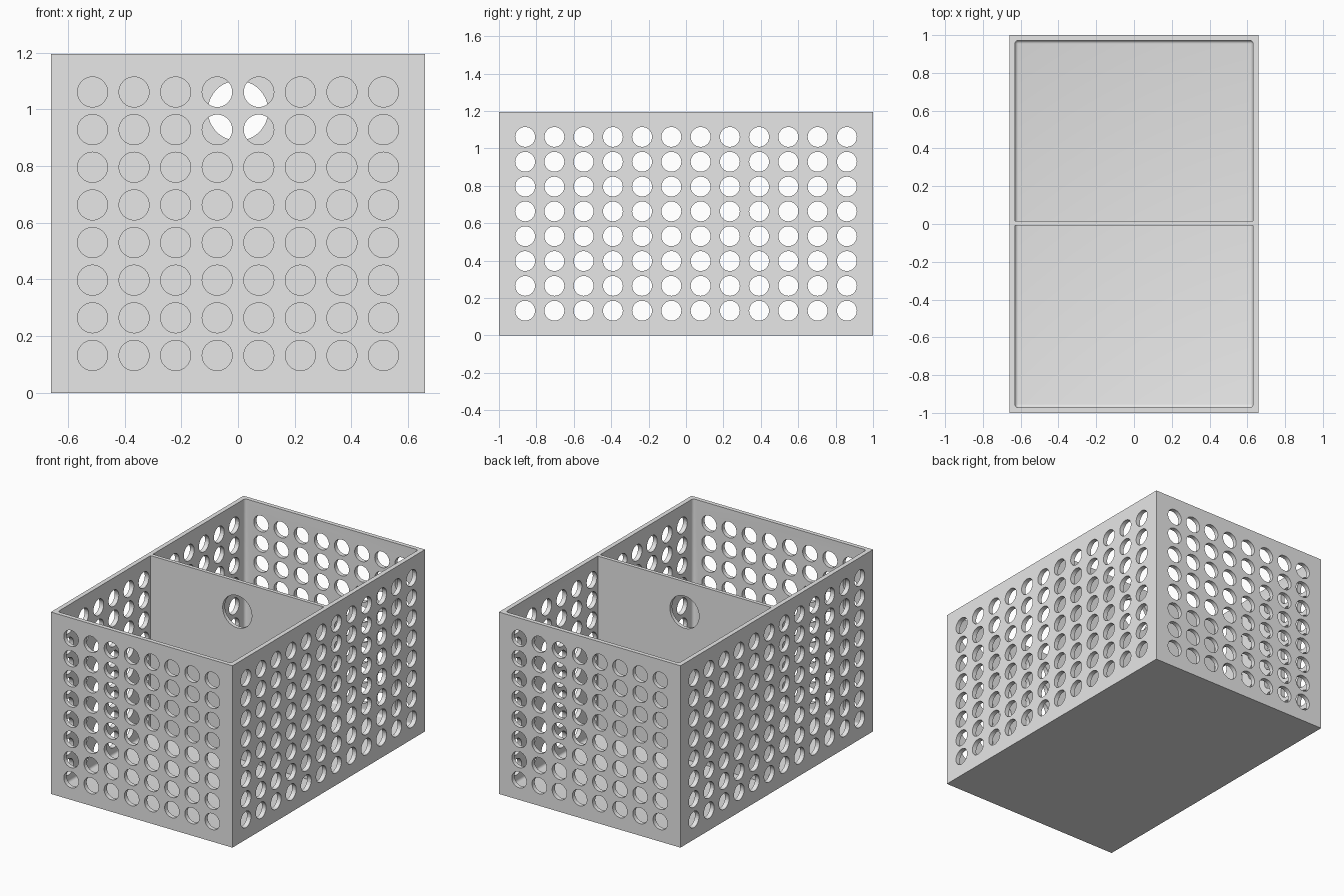
import bpy, bmesh, math
from mathutils import Matrix, Vector

cube = bpy.data.objects.get("Cube")
if cube:
    bpy.data.objects.remove(cube, do_unlink=True)

WIDTH, LENGTH, HEIGHT, WALL = 1.32, 2.0, 1.195, 0.03
ROWS, HOLE_R = 8, 0.053

grey = bpy.data.materials.new("light grey plastic")
grey.use_nodes = True
grey.diffuse_color = (0.8, 0.8, 0.8, 1)
grey.node_tree.nodes["Principled BSDF"].inputs["Base Color"].default_value = (0.8, 0.8, 0.8, 1)


def make_object(name, bm):
    mesh = bpy.data.meshes.new(name)
    bm.to_mesh(mesh)
    bm.free()
    mesh.materials.append(grey)
    obj = bpy.data.objects.new(name, mesh)
    bpy.context.collection.objects.link(obj)
    return obj


def add_box(bm, low, high):
    low, high = Vector(low), Vector(high)
    matrix = Matrix.Translation((low + high) / 2) @ Matrix.Diagonal((*(high - low), 1))
    bmesh.ops.create_cube(bm, size=1, matrix=matrix)


def add_hole(bm, centre, axis, radius, segments=40):
    turn = Matrix.Rotation(math.pi / 2, 4, "Y" if axis == "X" else "X")
    bmesh.ops.create_cone(bm, cap_ends=True, segments=segments, radius1=radius,
                          radius2=radius, depth=WALL * 3,
                          matrix=Matrix.Translation(centre) @ turn)


def cut(obj, cutter):
    cutter.hide_render = True
    mod = obj.modifiers.new("cut", "BOOLEAN")
    mod.operation, mod.solver, mod.object = "DIFFERENCE", "EXACT", cutter
    bpy.ops.object.select_all(action="DESELECT")
    obj.select_set(True)
    bpy.context.view_layer.objects.active = obj
    bpy.ops.object.modifier_apply(modifier=mod.name)
    bpy.data.objects.remove(cutter, do_unlink=True)
    bpy.ops.object.shade_smooth_by_angle(angle=math.radians(30))


def spread(count, first, last):
    return [first + (last - first) * i / (count - 1) for i in range(count)]


# Outer block of the basket
bm = bmesh.new()
add_box(bm, (-WIDTH / 2, -LENGTH / 2, 0), (WIDTH / 2, LENGTH / 2, HEIGHT))
basket = make_object("basket_shell", bm)

# Cavity with rounded corners and rounded floor edge
bm = bmesh.new()
inner_x, inner_y = WIDTH / 2 - WALL, LENGTH / 2 - WALL + 0.002
add_box(bm, (-inner_x, -inner_y, WALL), (inner_x, inner_y, HEIGHT + 0.1))
edges = [e for e in bm.edges if min(v.co.z for v in e.verts) < HEIGHT]
bmesh.ops.bevel(bm, geom=edges, offset=0.018, segments=4, profile=0.5, affect="EDGES")
cut(basket, make_object("cavity_cutter", bm))

# Grid of round holes in all four walls
bm = bmesh.new()
for z in spread(ROWS, 0.132, 1.061):
    for side in (-1, 1):
        for x in spread(8, -0.513, 0.513):
            add_hole(bm, (x, side * (LENGTH - WALL) / 2, z), "Y", HOLE_R)
        for y in spread(12, -0.86, 0.86):
            add_hole(bm, (side * (WIDTH - WALL) / 2, y, z), "X", HOLE_R)
cut(basket, make_object("hole_cutter", bm))

# Middle divider with one finger hole
bm = bmesh.new()
add_box(bm, (-inner_x, -0.008, WALL), (inner_x, 0.016, HEIGHT))
divider = make_object("divider", bm)
bm = bmesh.new()
add_hole(bm, (0, 0, 0.995), "Y", 0.106, 64)
cut(divider, make_object("finger_hole_cutter", bm))
